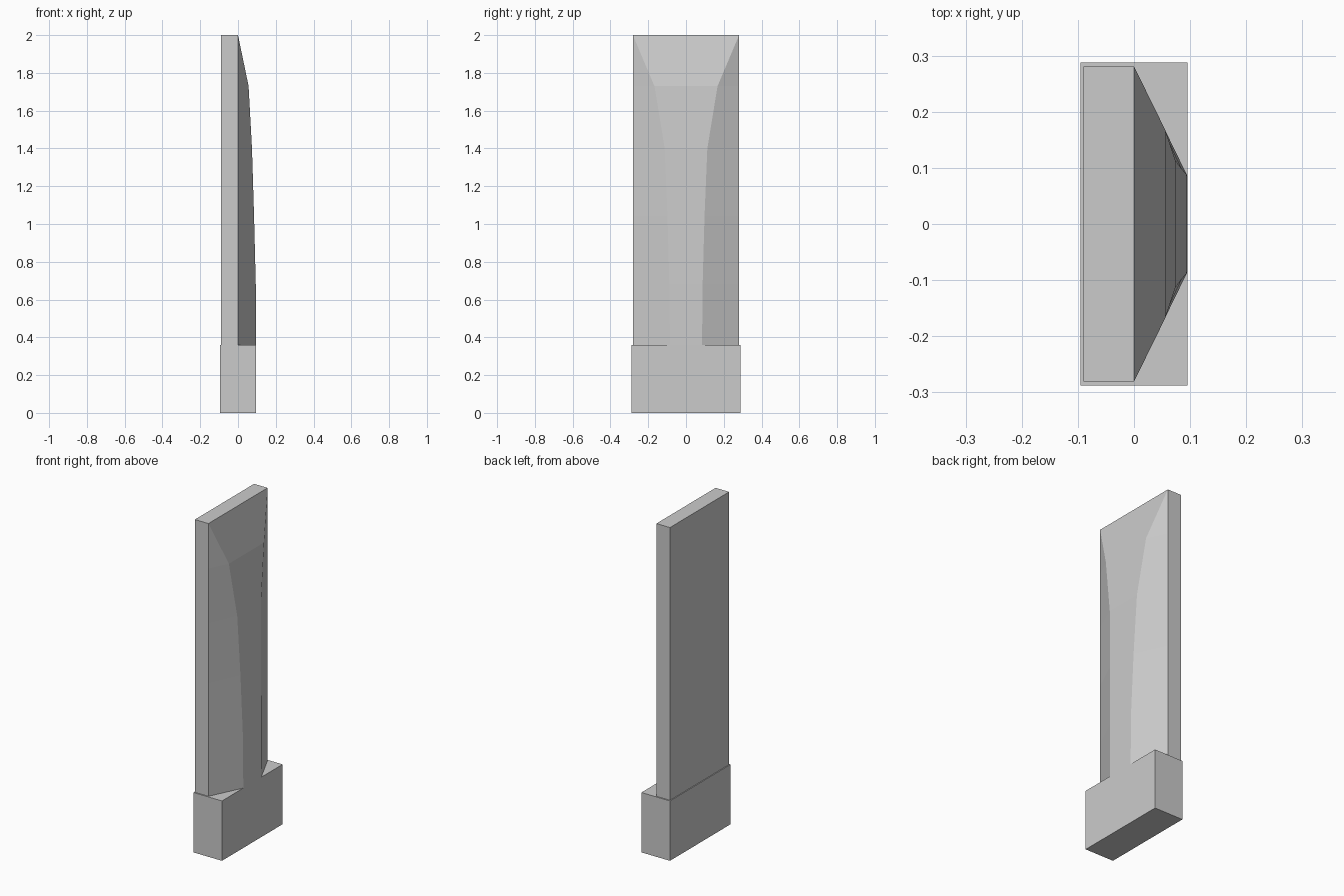
import bpy, bmesh

if "Cube" in bpy.data.objects:
    bpy.data.objects.remove(bpy.data.objects["Cube"])


def box(name, x0, x1, half_y, z0, z1):
    bpy.ops.mesh.primitive_cube_add(size=1, location=((x0 + x1) / 2, 0, (z0 + z1) / 2))
    ob = bpy.context.object
    ob.name = name
    ob.scale = (x1 - x0, half_y * 2, z1 - z0)
    return ob


# Plinth and upright back slab
box("base", -0.095, 0.095, 0.288, 0, 0.36)
box("back_slab", -0.09, 0, 0.281, 0.36, 2.0)

# Tapered front: trapezoid sections (z, depth, half width of the front face)
sections = [(0.36, 0.095, 0.085), (0.68, 0.094, 0.088), (1.04, 0.085, 0.098),
            (1.4, 0.074, 0.113), (1.73, 0.056, 0.167)]
bm = bmesh.new()
rings = [[bm.verts.new(p) for p in ((0, -0.281, z), (d, -w, z), (d, w, z), (0, 0.281, z))]
         for z, d, w in sections]
for a, b in zip(rings, rings[1:]):
    for i in range(4):
        j = (i + 1) % 4
        bm.faces.new((a[i], a[j], b[j], b[i]))
bm.faces.new(rings[0][::-1])

# Last section closes to a flat edge at the top
left, right = bm.verts.new((0, -0.281, 2)), bm.verts.new((0, 0.281, 2))
a, b, c, d = rings[-1]
for f in ((a, b, left), (b, c, right, left), (c, d, right), (d, a, left, right)):
    bm.faces.new(f)
bmesh.ops.recalc_face_normals(bm, faces=bm.faces)
mesh = bpy.data.meshes.new("tapered_front")
bm.to_mesh(mesh)
bm.free()
bpy.context.collection.objects.link(bpy.data.objects.new("tapered_front", mesh))
